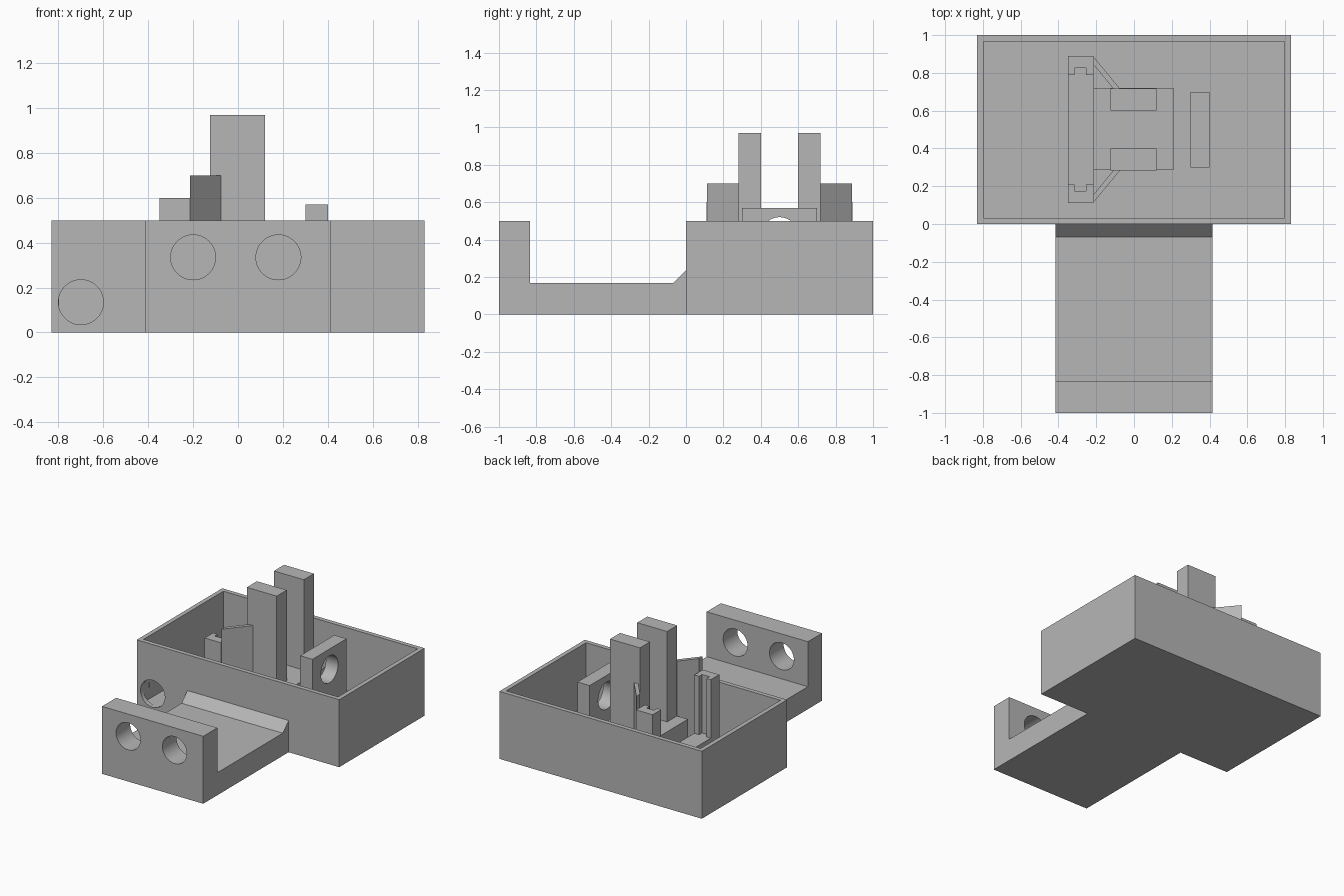
import bpy
import bmesh
from mathutils import Vector

if "Cube" in bpy.data.objects:
    bpy.data.objects.remove(bpy.data.objects["Cube"])

grey = bpy.data.materials.new("plain grey")
grey.use_nodes = True
COLOUR = (0.47, 0.47, 0.47, 1)
grey.diffuse_color = COLOUR
grey.node_tree.nodes["Principled BSDF"].inputs["Base Color"].default_value = COLOUR

WALL = 0.033
ARM_X = 0.415
HOLE_R = 0.1


def prism(name, profile, axis, low, high):
    """Extrude a 2D profile along an axis; the profile uses the other two axes in order."""
    def place(point, depth):
        coords = list(point)
        coords.insert("xyz".index(axis), depth)
        return Vector(coords)

    bm = bmesh.new()
    face = bm.faces.new([bm.verts.new(place(p, low)) for p in profile])
    extruded = bmesh.ops.extrude_face_region(bm, geom=[face])["geom"]
    verts = [g for g in extruded if isinstance(g, bmesh.types.BMVert)]
    bmesh.ops.translate(bm, verts=verts, vec=place((0, 0), high - low))
    bmesh.ops.recalc_face_normals(bm, faces=bm.faces)
    mesh = bpy.data.meshes.new(name)
    bm.to_mesh(mesh)
    bm.free()
    mesh.materials.append(grey)
    obj = bpy.data.objects.new(name, mesh)
    bpy.context.collection.objects.link(obj)
    return obj


def block(name, x, y, z):
    corners = [(x[0], y[0]), (x[1], y[0]), (x[1], y[1]), (x[0], y[1])]
    return prism(name, corners, "z", *z)


def cut(obj, cutter):
    """Subtract a cutter, then discard it."""
    cutter.hide_render = True
    mod = obj.modifiers.new("cut", "BOOLEAN")
    mod.operation = "DIFFERENCE"
    mod.solver = "EXACT"
    mod.object = cutter
    bpy.context.view_layer.objects.active = obj
    bpy.ops.object.modifier_apply(modifier=mod.name)
    bpy.data.objects.remove(cutter)


def drill(obj, location, rotation, depth):
    bpy.ops.mesh.primitive_cylinder_add(vertices=64, radius=HOLE_R, depth=depth,
                                        location=location, rotation=rotation)
    cut(obj, bpy.context.object)


def smooth(obj):
    bpy.ops.object.select_all(action="DESELECT")
    obj.select_set(True)
    bpy.context.view_layer.objects.active = obj
    bpy.ops.object.shade_smooth_by_angle(angle=0.5)


QUARTER = 1.5707963

# Open tray with a cable hole in the front wall
tray = block("tray", (-0.83, 0.83), (0, 1), (0, 0.5))
cut(tray, block("tray_cavity", (-0.83 + WALL, 0.83 - WALL), (WALL, 1 - WALL), (WALL, 0.7)))
drill(tray, (-0.7, 0, 0.135), (QUARTER, 0, 0), 0.2)
smooth(tray)

# Front arm with upright end wall and a chamfered joint to the tray
arm = prism("front_arm",
            [(-1, 0), (0, 0), (0, 0.235), (-0.068, 0.167),
             (-0.835, 0.167), (-0.835, 0.5), (-1, 0.5)],
            "x", -ARM_X, ARM_X)
for x in (-0.2, 0.18):
    drill(arm, (x, -0.92, 0.335), (QUARTER, 0, 0), 0.4)
smooth(arm)

# Raised platform and low cross bar
block("platform", (-0.215, 0.21), (0.285, 0.72), (WALL, 0.3))
block("cross_bar", (-0.35, -0.215), (0.11, 0.89), (WALL, 0.167))

# Bearing plate with a round hole
plate = block("bearing_plate", (0.3, 0.4), (0.3, 0.7), (WALL, 0.57))
drill(plate, (0.35, 0.5, 0.42), (0, QUARTER, 0), 0.3)
smooth(plate)

# Paired posts, grooved brackets and diagonal braces, mirrored about the middle
MID = 0.5
for side, word in ((1, "back"), (-1, "front")):
    def across(points):
        return [(x, MID + side * d) for x, d in points]

    prism(word + "_post",
          across([(-0.125, 0.1), (0.12, 0.1), (0.12, 0.218), (-0.125, 0.218)]),
          "z", 0.29, 0.97)
    prism(word + "_grooved_bracket",
          across([(-0.35, 0.29), (-0.315, 0.29), (-0.315, 0.325), (-0.255, 0.325),
                  (-0.255, 0.29), (-0.215, 0.29), (-0.215, 0.39), (-0.35, 0.39)]),
          "z", 0.16, 0.6)
    prism(word + "_diagonal_brace",
          across([(-0.215, 0.345), (-0.11, 0.217), (-0.075, 0.217), (-0.215, 0.387)]),
          "z", WALL, 0.7)
